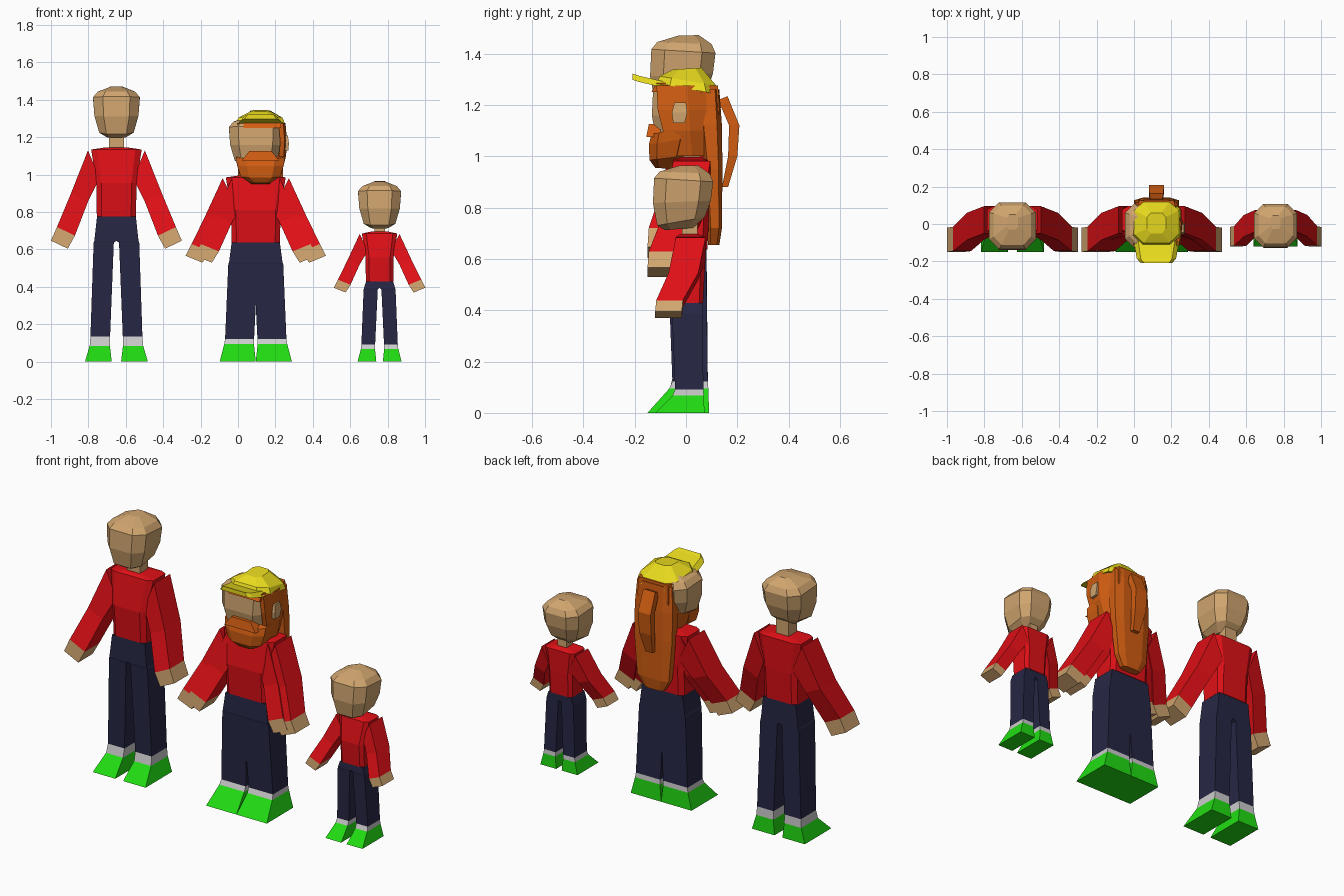
import bpy, bmesh

if "Cube" in bpy.data.objects:
    bpy.data.objects.remove(bpy.data.objects["Cube"])

COLORS = {"skin": (.64, .38, .16), "red": (.74, .005, .008), "navy": (.02, .02, .06),
          "green": (.015, .72, .006), "grey": (.52, .52, .52),
          "orange": (.64, .11, .006), "yellow": (.83, .72, .013)}
MATS = {}
for key, c in COLORS.items():
    MATS[key] = bpy.data.materials.new(key)
    MATS[key].diffuse_color = (*c, 1)


def loft(name, rings, color, sides=(1,)):
    """Skin closed rings (after a leading centre x), capped; sides (1, -1) mirrors in x."""
    bm = bmesh.new()
    cx = rings[0]
    for s in sides:
        vs = [[bm.verts.new((cx + s * x, y, z)) for x, y, z in r] for r in rings[1:]]
        n = len(vs[0])
        for a, b in zip(vs, vs[1:]):
            for i in range(n):
                j = (i + 1) % n
                bm.faces.new((a[i], a[j], b[j], b[i]))
        bm.faces.new(vs[0])
        bm.faces.new(vs[-1])
    bmesh.ops.recalc_face_normals(bm, faces=bm.faces)
    me = bpy.data.meshes.new(name)
    bm.to_mesh(me)
    bm.free()
    me.materials.append(MATS[color])
    ob = bpy.data.objects.new(name, me)
    bpy.context.collection.objects.link(ob)
    return ob


def octo(hx, y0, y1, zf, zb=None, c=.58):
    """Eight-sided horizontal ring, tilting from zf at the front to zb at the back."""
    zb = zf if zb is None else zb
    m, h = (y0 + y1) / 2, (y1 - y0) / 2
    xy = [(-hx, m - h * c), (-hx * c, y0), (hx * c, y0), (hx, m - h * c),
          (hx, m + h * c), (hx * c, y1), (-hx * c, y1), (-hx, m + h * c)]
    return [(x, y, zf + (zb - zf) * (y - y0) / (y1 - y0)) for x, y in xy]


def rect(x0, x1, y0, y1, z):
    return [(x0, y0, z), (x1, y0, z), (x1, y1, z), (x0, y1, z)]


def figure(name, cx, sx, sy, z, k, head_k, head_top):
    cuff_lo, cuff_hi, crotch, waist, sh = z
    both = (1, -1)

    def R(x0, x1, y0, y1, h):
        return rect(x0 * sx, x1 * sx, y0 * sy, y1 * sy, h)

    # shoes, cuffs and trousers
    loft(name + "_shoes", [cx, R(.025, .168, -.15, .09, 0), R(.035, .143, -.065, .087, cuff_lo)],
         "green", both)
    loft(name + "_cuffs", [cx, R(.035, .143, -.065, .087, cuff_lo), R(.034, .139, -.053, .085, cuff_hi)],
         "grey", both)
    loft(name + "_trousers", [cx, R(.034, .139, -.053, .085, cuff_hi), R(.014, .122, -.068, .08, crotch),
                              R(0, .118, -.07, .08, crotch + .01), R(0, .104, -.066, .08, waist)],
         "navy", both)
    # torso
    mid = waist + (sh - waist) * .5
    loft(name + "_shirt", [cx, *(octo(a * sx, b * sy, c * sy, h, None, .75) for a, b, c, h in (
        (.105, -.068, .083, waist), (.107, -.08, .092, mid),
        (.135, -.05, .095, sh), (.055, -.03, .06, sh + .012)))], "red")

    # arms: outer (x, z), inner (x, z), front y, back y
    def A(xo, zo, xi, zi, y0, y1):
        zo, zi = sh - (1.134 - zo) * k, sh - (1.134 - zi) * k
        return [(xo * sx, y0 * sy, zo), (xi * sx, y0 * sy, zi), (xi * sx, y1 * sy, zi), (xo * sx, y1 * sy, zo)]
    wrist = A(.318, .72, .222, .674, -.145, -.015)
    loft(name + "_sleeves", [cx, A(.152, 1.13, .09, .98, -.05, .095),
                             A(.243, .9, .152, .855, -.085, .06), wrist], "red", both)
    loft(name + "_hands", [cx, wrist, A(.35, .647, .26, .604, -.15, -.02)], "skin", both)
    # neck and head
    H = lambda h: head_top - (1.47 - h) * head_k
    loft(name + "_neck", [cx, R(-.04, .04, -.02, .055, sh), R(-.04, .04, -.02, .055, H(1.26))], "skin")
    loft(name + "_head", [cx, *(octo(a * head_k, b * head_k, c * head_k, H(f), H(g)) for a, b, c, f, g in (
        (.05, -.09, .03, 1.195, 1.205), (.092, -.122, .08, 1.215, 1.25), (.118, -.14, .105, 1.31, 1.32),
        (.125, -.135, .115, 1.415, 1.40), (.10, -.112, .10, 1.443, 1.435), (.03, -.03, .05, 1.468, 1.47)))],
         "skin")


figure("tall_adult", -.65, 1, 1, (.085, .134, .636, .775, 1.134), 1, 1, 1.472)
for nm, x in (("adult_a", .07), ("adult_b", .12)):
    figure(nm, x, 1, 1, (.095, .122, .52, .636, .985), .86, .95, 1.31)
figure("child", .757, .7, .8, (.068, .092, .385, .428, .685), .595, .92, .965)

CX = .12


def wrap(hx, y0, y1, inner, z):
    """U-shaped ring wrapping round the head, open towards y0."""
    w, m = hx - .025, (y0 + y1) / 2
    xy = [(-w, y0), (-w, inner), (w, inner), (w, y0), (hx, y0), (hx + .012, m),
          (hx * .75, y1), (-hx * .75, y1), (-hx - .012, m), (-hx, y0)]
    return [(x, y, z) for x, y in xy]


# hair round the head, fringe and long back hair
loft("hair_cap", [CX, wrap(.10, -.05, .10, .05, 1.0), wrap(.125, -.09, .12, .05, 1.10),
                  wrap(.13, -.11, .13, .05, 1.18), wrap(.122, -.115, .125, .05, 1.275)], "orange")
loft("fringe", [CX, rect(-.09, .11, -.135, -.05, 1.25), rect(-.09, .11, -.115, -.05, 1.285)], "orange")
loft("long_hair", [CX, octo(.06, .085, .13, .655), octo(.10, .085, .14, .72), octo(.12, .07, .142, .95),
                   octo(.12, .05, .14, 1.12), octo(.11, .05, .13, 1.26)], "orange")
# ponytail: strip following a curved path of (y, z, half thickness, lean, half width)
loft("ponytail", [CX, *([(-w, y - t, z - d), (w, y - t, z - d), (w, y + t, z + d), (-w, y + t, z + d)]
     for y, z, t, d, w in ((.122, 1.20, .004, .02, .03), (.15, 1.212, .012, .022, .038),
                           (.188, 1.12, .02, 0, .04), (.182, 1.0, .018, 0, .038),
                           (.152, .88, .012, 0, .022)))], "orange")
# beard and moustache
loft("beard", [CX, *(octo(*a) for a in ((.05, -.12, -.05, .955, .95), (.105, -.142, -.01, .985, 1.0),
               (.125, -.145, .01, 1.045, 1.07), (.13, -.135, .01, 1.085, 1.12)))], "orange")
loft("moustache", [CX, rect(.0, .10, -.155, -.10, 1.075), rect(.0, .06, -.145, -.10, 1.125)],
     "orange", (1, -1))
# ears
loft("ears", [CX, rect(.11, .15, -.05, -.005, 1.13), rect(.11, .152, -.055, .005, 1.17),
              rect(.11, .146, -.045, .0, 1.21)], "skin", (1, -1))
# peaked cap
loft("cap_crown", [CX, octo(.13, -.115, .13, 1.285, 1.24), octo(.118, -.102, .118, 1.312, 1.275),
                   octo(.05, -.05, .06, 1.338, 1.345)], "yellow")
loft("cap_brim", [CX, *([(-w, y, z), (w, y, z), (w * .8, y, z + .024), (-w * .8, y, z + .024)]
     for y, z, w in ((-.208, 1.298, .085), (-.185, 1.29, .105), (-.09, 1.268, .122)))], "yellow")

for m in bpy.data.materials:
    if m.users and not m.is_grease_pencil:
        m.use_nodes = True
        m.node_tree.nodes["Principled BSDF"].inputs["Base Color"].default_value = m.diffuse_color
